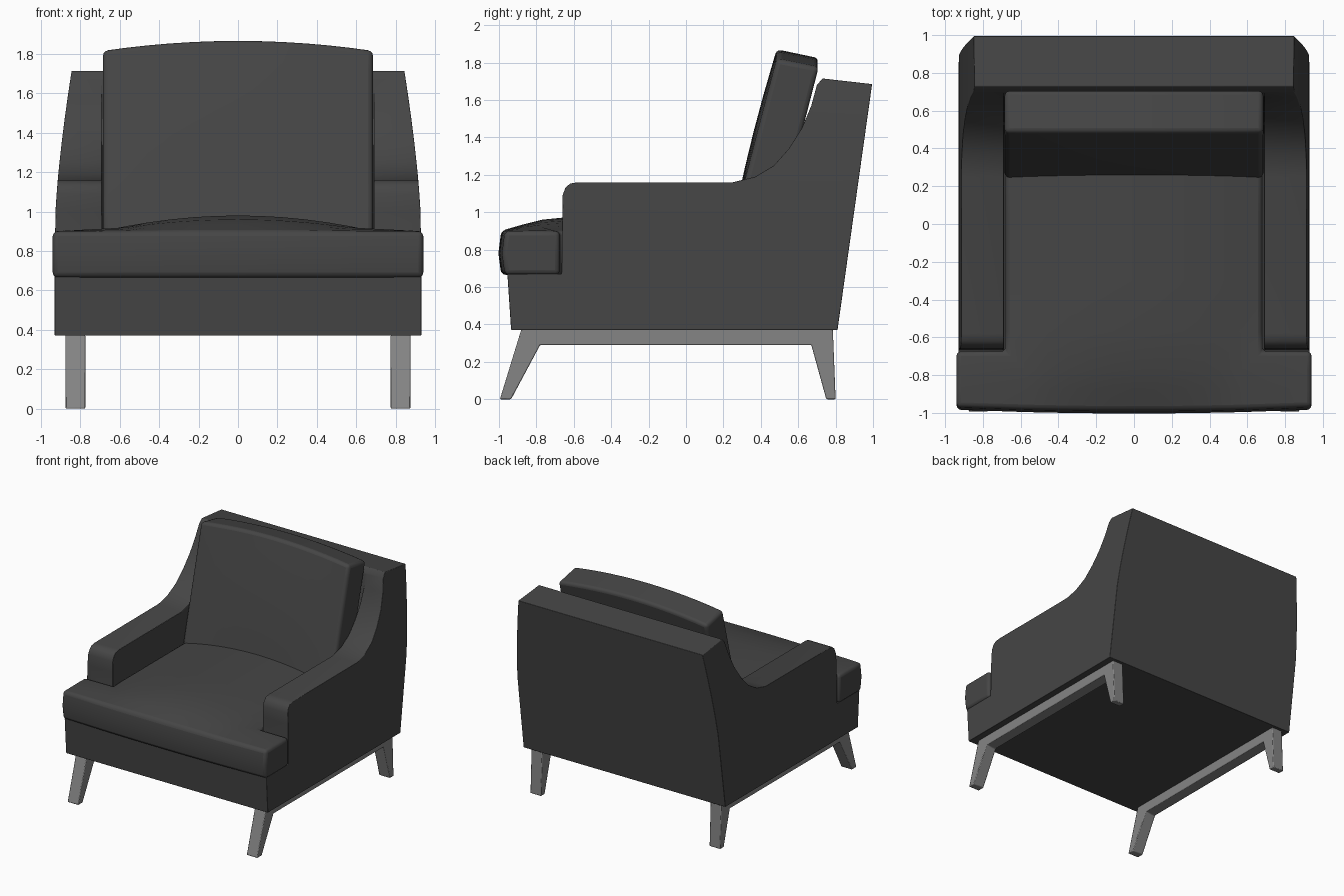
import bpy
import bmesh
from math import radians
from mathutils import Vector

if "Cube" in bpy.data.objects:
    bpy.data.objects.remove(bpy.data.objects["Cube"], do_unlink=True)


def material(name, value):
    mat = bpy.data.materials.new(name)
    mat.use_nodes = True
    color = (value, value, value, 1)
    mat.diffuse_color = color
    shader = mat.node_tree.nodes["Principled BSDF"]
    shader.inputs["Base Color"].default_value = color
    shader.inputs["Roughness"].default_value = 0.8
    return mat


fabric = material("charcoal fabric", 0.06)
wood = material("grey wood", 0.235)


def prism(name, outline, axis, start, end, mat, cuts=(), shape=None):
    """Extrude a 2D outline along x or z, slice it, then bend its vertices."""
    bm = bmesh.new()
    place = (lambda a, b: (start, a, b)) if axis == "x" else (lambda a, b: (a, b, start))
    face = bm.faces.new([bm.verts.new(place(a, b)) for a, b in outline])
    extruded = bmesh.ops.extrude_face_region(bm, geom=[face])["geom"]
    step = Vector((end - start, 0, 0)) if axis == "x" else Vector((0, 0, end - start))
    bmesh.ops.translate(bm, vec=step, verts=[g for g in extruded if isinstance(g, bmesh.types.BMVert)])
    for index, values in cuts:
        normal = Vector((0, 0, 0))
        normal[index] = 1
        for value in values:
            bmesh.ops.bisect_plane(bm, geom=bm.verts[:] + bm.edges[:] + bm.faces[:],
                                   plane_co=normal * value, plane_no=normal, dist=0.0005)
    if shape:
        for v in bm.verts:
            shape(v.co)
    bmesh.ops.recalc_face_normals(bm, faces=bm.faces[:])
    mesh = bpy.data.meshes.new(name)
    bm.to_mesh(mesh)
    bm.free()
    mesh.materials.append(mat)
    obj = bpy.data.objects.new(name, mesh)
    bpy.context.collection.objects.link(obj)
    return obj


def soften(obj, width, segments=3):
    bevel = obj.modifiers.new("soft edges", "BEVEL")
    bevel.width = width
    bevel.segments = segments
    bevel.limit_method = "ANGLE"
    bevel.angle_limit = radians(38)
    bpy.ops.object.select_all(action="DESELECT")
    obj.select_set(True)
    bpy.context.view_layer.objects.active = obj
    bpy.ops.object.shade_smooth_by_angle(angle=radians(35))


def spread(limit, count):
    return [limit * (2 * i / count - 1) for i in range(1, count)]


# Upholstered shell: swept arm profile, narrowing toward the top
side_profile = [(-0.935, 0.37), (-0.955, 0.67), (-0.665, 0.67), (-0.66, 1.09),
                (-0.645, 1.13), (-0.62, 1.153), (-0.58, 1.16), (0.25, 1.16),
                (0.37, 1.19), (0.47, 1.25), (0.55, 1.34), (0.62, 1.45),
                (0.67, 1.57), (0.70, 1.68), (0.73, 1.715), (0.995, 1.685), (0.81, 0.37)]


def taper(co):
    rise = max(0, (co.z - 0.9) / 0.8)
    co.x *= 1 - 0.09 * rise ** 1.5


shell = prism("upholstered_shell", side_profile, "x", -0.93, 0.93, fabric,
              [(2, [1.0, 1.16, 1.25, 1.34, 1.45, 1.57])], taper)

# Hollow between the arms
well = prism("seat_well_cutter", [(-0.8, 0.5), (0.48, 0.5), (0.74, 1.9), (-0.8, 1.9)],
             "x", -0.69, 0.69, fabric)
well.hide_render = True
well.hide_viewport = True
cut = shell.modifiers.new("seat well", "BOOLEAN")
cut.object = well
cut.operation = "DIFFERENCE"
cut.solver = "EXACT"
soften(shell, 0.022)


# T-shaped seat cushion with a crowned top and bowed front
def crown(co):
    if co.z > 0.85:
        run = min(1, max(0, (co.y + 0.97) / 0.4))
        co.z += 0.08 * max(0, 1 - (co.x / 0.69) ** 2) * run * (2 - run)
    if co.y < -0.95:
        co.y -= 0.02 * (1 - (co.x / 0.945) ** 2)
        if 0.7 < co.z < 0.85:
            co.y -= 0.015


tee = [(-0.94, -0.968), (0.94, -0.968), (0.94, -0.675), (0.68, -0.675),
       (0.68, 0.35), (-0.68, 0.35), (-0.68, -0.675), (-0.94, -0.675)]
seat = prism("seat_cushion", tee, "z", 0.665, 0.9, fabric,
             [(0, spread(0.68, 12)), (1, [-0.87, -0.77, -0.57, -0.3, 0.05]), (2, [0.78])], crown)
soften(seat, 0.025)


# Leaning back cushion with an arched top
def arch(co):
    height = (co.z - 0.88) / 0.92
    bow = max(0, 1 - (co.x / 0.685) ** 2)
    co.z += 0.05 * bow * max(0, height)
    if co.y < 0.24 + 0.27 * height:
        co.y -= 0.06 * bow * max(0, height * (1 - height))


back = prism("back_cushion", [(0.24, 0.88), (0.485, 1.82), (0.71, 1.775), (0.47, 0.85)],
             "x", -0.685, 0.685, fabric,
             [(0, spread(0.685, 12)), (2, [1.05, 1.22, 1.4, 1.58, 1.72])], arch)
soften(back, 0.025)

# Splayed legs joined by a side rail
leg_profile = [(-0.995, 0), (-0.88, 0.375), (0.785, 0.375), (0.80, 0), (0.75, 0),
               (0.67, 0.29), (-0.78, 0.29), (-0.935, 0)]
for name, side in (("left_leg_frame", 1), ("right_leg_frame", -1)):
    frame = prism(name, leg_profile, "x", side * 0.775, side * 0.875, wood)
    soften(frame, 0.006, 2)
